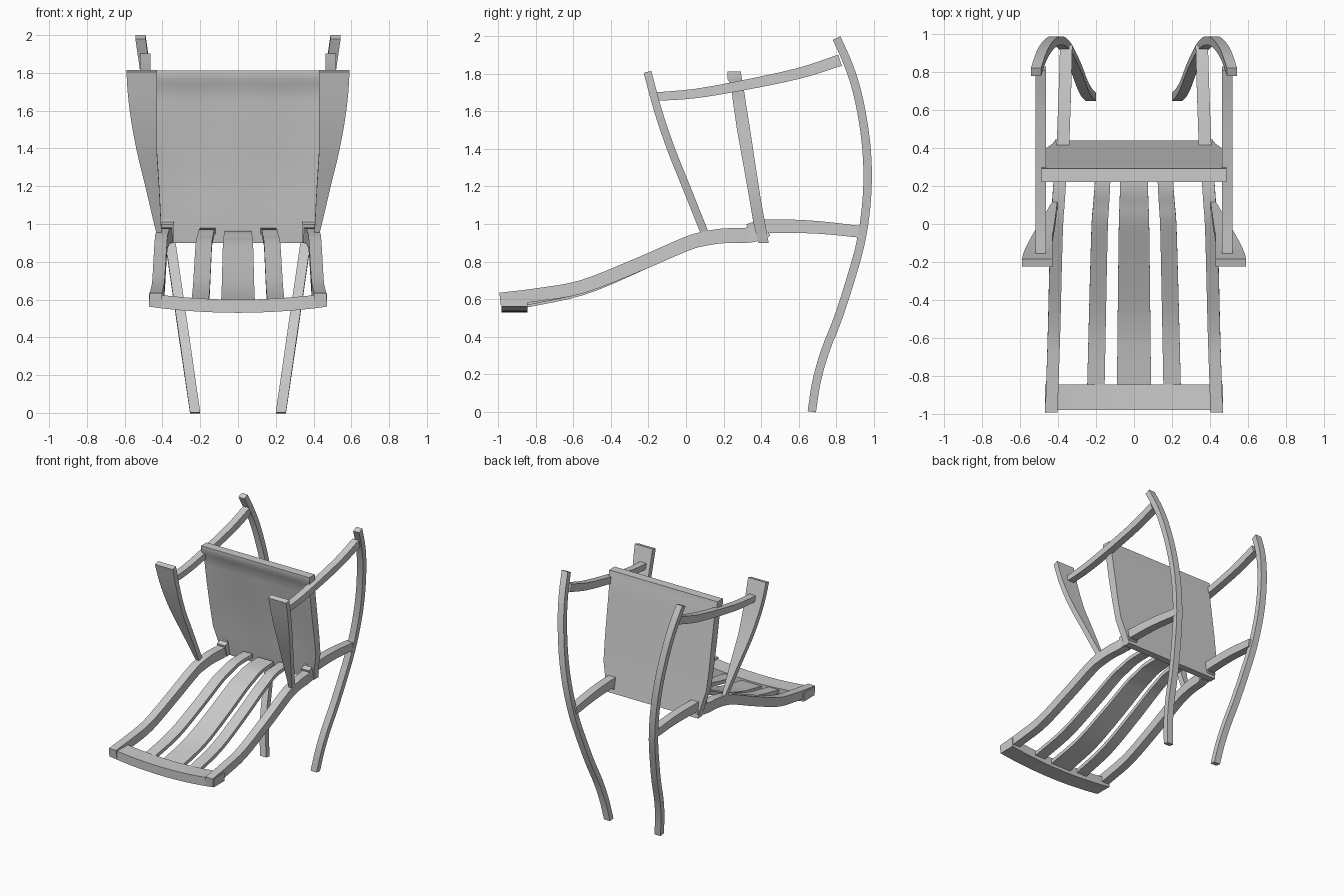
import bpy, bmesh, math
from mathutils import Vector

cube = bpy.data.objects.get("Cube")
if cube:
    bpy.data.objects.remove(cube, do_unlink=True)

grey = bpy.data.materials.new("plain_grey")
grey.use_nodes = True
colour = (0.6, 0.6, 0.6, 1)
grey.diffuse_color = colour
grey.node_tree.nodes["Principled BSDF"].inputs["Base Color"].default_value = colour


def finish(name, bm, angle=35):
    bmesh.ops.recalc_face_normals(bm, faces=bm.faces)
    mesh = bpy.data.meshes.new(name)
    bm.to_mesh(mesh)
    bm.free()
    mesh.materials.append(grey)
    obj = bpy.data.objects.new(name, mesh)
    bpy.context.collection.objects.link(obj)
    bpy.ops.object.select_all(action='DESELECT')
    obj.select_set(True)
    bpy.context.view_layer.objects.active = obj
    bpy.ops.object.shade_smooth_by_angle(angle=math.radians(angle))
    return obj


def lerp(a, b, t):
    return a + (b - a) * t


def smooth_path(points, steps=4):
    """Catmull-Rom through (y, z) points."""
    p = [Vector(q) for q in points]
    p = [2 * p[0] - p[1]] + p + [2 * p[-1] - p[-2]]
    out = []
    for i in range(1, len(p) - 2):
        a, b, c, d = p[i - 1:i + 3]
        for s in range(steps):
            t = s / steps
            out.append(0.5 * (2 * b + (c - a) * t + (2 * a - 5 * b + 4 * c - d) * t * t
                              + (3 * b - a - 3 * c + d) * t ** 3))
    return out + [p[-2]]


def strip(name, points, inner, outer, thick, side=1, steps=4):
    """Rectangular bar swept along a side profile; inner, outer and thick are functions of 0..1."""
    path = smooth_path(points, steps)
    bm = bmesh.new()
    rings = []
    for i, p in enumerate(path):
        t = i / (len(path) - 1)
        d = (path[min(i + 1, len(path) - 1)] - path[max(i - 1, 0)]).normalized()
        n = Vector((-d.y, d.x)) * thick(t) / 2
        rings.append([bm.verts.new((side * x, q.x, q.y)) for x, q in (
            (inner(t), p - n), (outer(t), p - n), (outer(t), p + n), (inner(t), p + n))])
    for a, b in zip(rings, rings[1:]):
        for k in range(4):
            bm.faces.new((a[k], a[(k + 1) % 4], b[(k + 1) % 4], b[k]))
    bm.faces.new(rings[0])
    bm.faces.new(rings[-1])
    return finish(name, bm)


def ramp(a, b):
    return lambda t: lerp(a, b, t)


LEG = [(.67, 0), (.695, .16), (.74, .32), (.81, .5), (.875, .7), (.93, .9), (.96, 1.1),
       (.967, 1.3), (.95, 1.5), (.912, 1.7), (.864, 1.85), (.802, 1.99)]
ARM = [(.82, 1.872), (.6, 1.802), (.3, 1.738), (.05, 1.695), (-.16, 1.678)]
WING = [(.1, .95), (0, 1.2), (-.08, 1.4), (-.148, 1.6), (-.205, 1.81)]
RAIL = [(-.99, .6), (-.78, .625), (-.55, .667), (-.25, .785), (0, .893), (.1, .922),
        (.2, .937), (.3, .938), (.36, .945)]
SIDE_RAIL = [(.36, .985), (.45, .988), (.6, .987), (.75, .978), (.94, .957)]
KNUCKLE = [(.335, .95), (.36, .957), (.39, .967), (.42, .985)]
SLAT = [(-.86, .58), (-.55, .648), (-.25, .772), (0, .89), (.1, .925), (.2, .955), (.36, .963)]

# Mirrored frame parts
for label, s in (("left", 1), ("right", -1)):
    def leg_x(offset):
        return lambda t: .227 + .1455 * smooth_path(LEG)[round(t * 44)].y + offset
    strip(label + "_leg", LEG, leg_x(-.027), leg_x(.027), lambda t: .045, s)
    strip(label + "_arm", ARM, lambda t: .464, lambda t: .52, ramp(.062, .046), s)
    strip(label + "_wing", WING, lambda t: .404 + .026 * min(1, 2 * t),
          lambda t: .43 + .16 * (1 - (1 - t) ** 1.6), lambda t: .042, s)
    strip(label + "_back_rail", RAIL, ramp(.403, .345), ramp(.468, .412), ramp(.068, .082), s)
    strip(label + "_side_rail", SIDE_RAIL, ramp(.345, .325), ramp(.412, .39), ramp(.078, .062), s)
    strip(label + "_knuckle", KNUCKLE, lambda t: .342, lambda t: .415, ramp(.1, .11), s)
    strip(label + "_slat", SLAT, ramp(.155, .12), ramp(.247, .2), lambda t: .03, s)

# Middle slat
strip("middle_slat", [(y, z - .012) for y, z in SLAT], ramp(-.09, -.07), ramp(.09, .07),
      lambda t: .03)

# Bowed cross rail
bm = bmesh.new()
rings = []
for i in range(17):
    x = lerp(-.47, .47, i / 16)
    z = .53 + .032 * (x / .47) ** 2
    rings.append([bm.verts.new((x, y, h)) for y, h in (
        (-.982, z), (-.845, z), (-.845, z + .07), (-.982, z + .07))])
for a, b in zip(rings, rings[1:]):
    for k in range(4):
        bm.faces.new((a[k], a[(k + 1) % 4], b[(k + 1) % 4], b[k]))
bm.faces.new(rings[0])
bm.faces.new(rings[-1])
finish("cross_rail", bm)

# Seat panel: rows of (height, half width, front y, back y), dished on the front
ROWS = [(.9, .415, .385, .44), (1.0, .432, .36, .422), (1.12, .463, .34, .4),
        (1.3, .47, .308, .372), (1.5, .472, .272, .342), (1.65, .474, .25, .318),
        (1.74, .476, .24, .305), (1.77, .487, .222, .298), (1.813, .487, .222, .292)]
COLS = 20
bm = bmesh.new()
front, back = [], []
for i, (z, w, yf, yb) in enumerate(ROWS):
    us = [lerp(-1, 1, k / COLS) for k in range(COLS + 1)]
    depth = .022 * math.sin(math.pi * min(1, max(0, (z - .9) / .87))) if i < 7 else 0
    front.append([bm.verts.new((u * w, yf + depth * (1 - u ** 4) * (1 - .4 * math.exp(-12 * u * u)), z))
                  for u in us])
    back.append([bm.verts.new((u * w, yb, z)) for u in us])
for i in range(len(ROWS) - 1):
    for k in range(COLS):
        for g in (front, back):
            bm.faces.new((g[i][k], g[i][k + 1], g[i + 1][k + 1], g[i + 1][k]))
    for k in (0, COLS):
        bm.faces.new((front[i][k], back[i][k], back[i + 1][k], front[i + 1][k]))
for i in (0, -1):
    for k in range(COLS):
        bm.faces.new((front[i][k], front[i][k + 1], back[i][k + 1], back[i][k]))
finish("seat_panel", bm)
